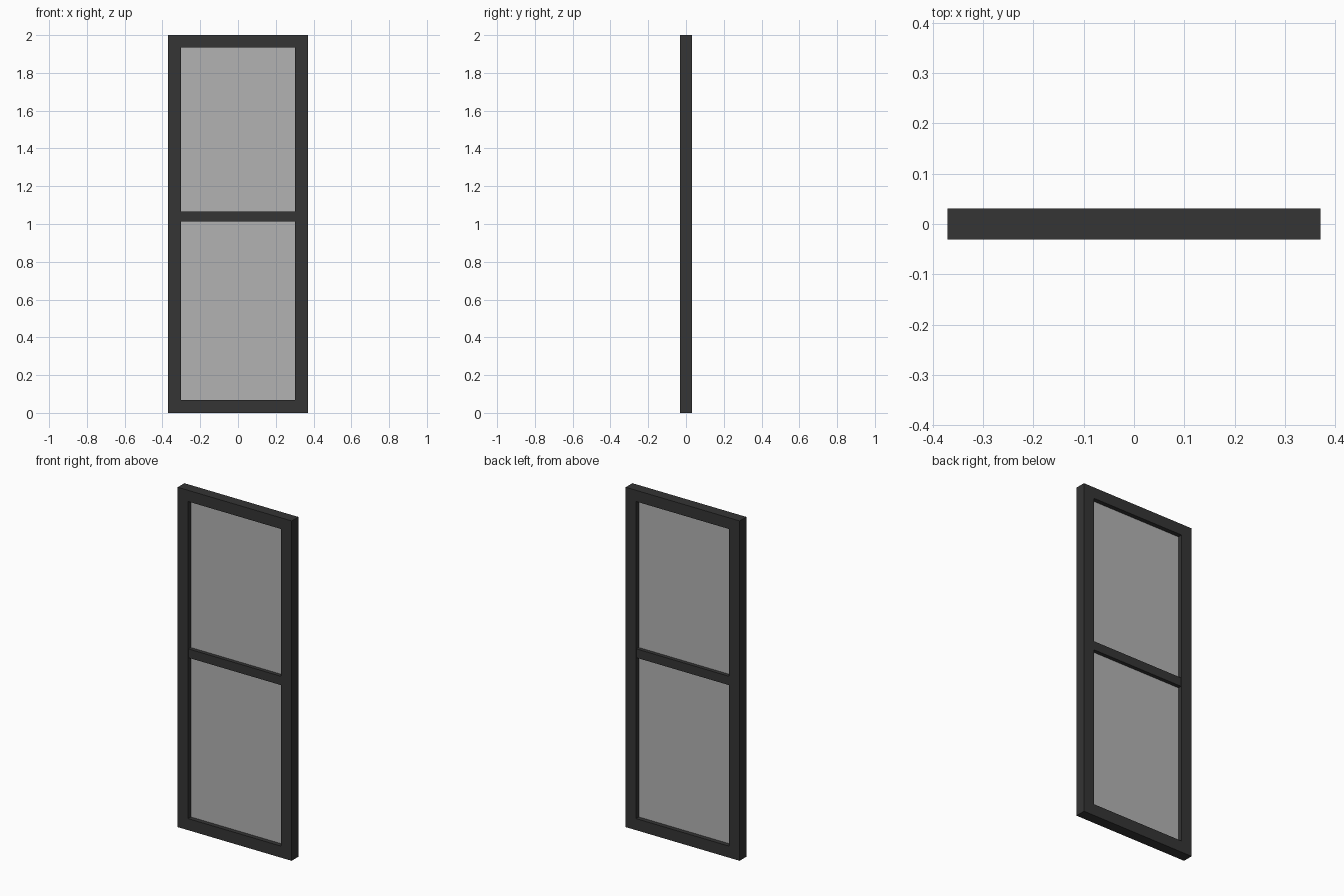
import bpy, bmesh

if "Cube" in bpy.data.objects:
    bpy.data.objects.remove(bpy.data.objects["Cube"])


def material(name, color):
    m = bpy.data.materials.new(name)
    m.diffuse_color = color
    m.use_nodes = True
    m.node_tree.nodes["Principled BSDF"].inputs["Base Color"].default_value = m.diffuse_color
    return m


dark = material("dark_frame", (0.035, 0.035, 0.035, 1))
glass = material("grey_glass", (0.45, 0.45, 0.45, 1))

W, D, H = 0.371, 0.031, 2.0      # half width, half depth, height
IW, Z0, Z1 = 0.303, 0.068, 1.934  # opening half width, bottom, top


def finish(name, bm, mat):
    bmesh.ops.recalc_face_normals(bm, faces=bm.faces)
    me = bpy.data.meshes.new(name)
    bm.to_mesh(me)
    bm.free()
    me.materials.append(mat)
    ob = bpy.data.objects.new(name, me)
    bpy.context.collection.objects.link(ob)
    return ob


def box(name, x, y, z0, z1, mat):
    bm = bmesh.new()
    bmesh.ops.create_cube(bm, size=1)
    for v in bm.verts:
        v.co = (v.co.x * 2 * x, v.co.y * 2 * y, z0 if v.co.z < 0 else z1)
    return finish(name, bm, mat)


# Outer frame: rectangular ring extruded through the depth
bm = bmesh.new()
rings = []
for y in (-D, D):
    for x, a, b in ((W, 0, H), (IW, Z0, Z1)):
        rings.append([bm.verts.new((px, y, pz))
                      for px, pz in ((-x, a), (x, a), (x, b), (-x, b))])
fo, fi, bo, bi = rings
for p, q in ((fo, fi), (fi, bi), (bi, bo), (bo, fo)):
    for i in range(4):
        j = (i + 1) % 4
        bm.faces.new((p[i], p[j], q[j], q[i]))
finish("outer_frame", bm, dark)

# Middle rail, set back slightly from the frame
box("middle_rail", IW, 0.027, 1.013, 1.065, dark)

# Glass panes
box("lower_pane", IW, 0.005, Z0, 1.013, glass)
box("upper_pane", IW, 0.005, 1.065, Z1, glass)
